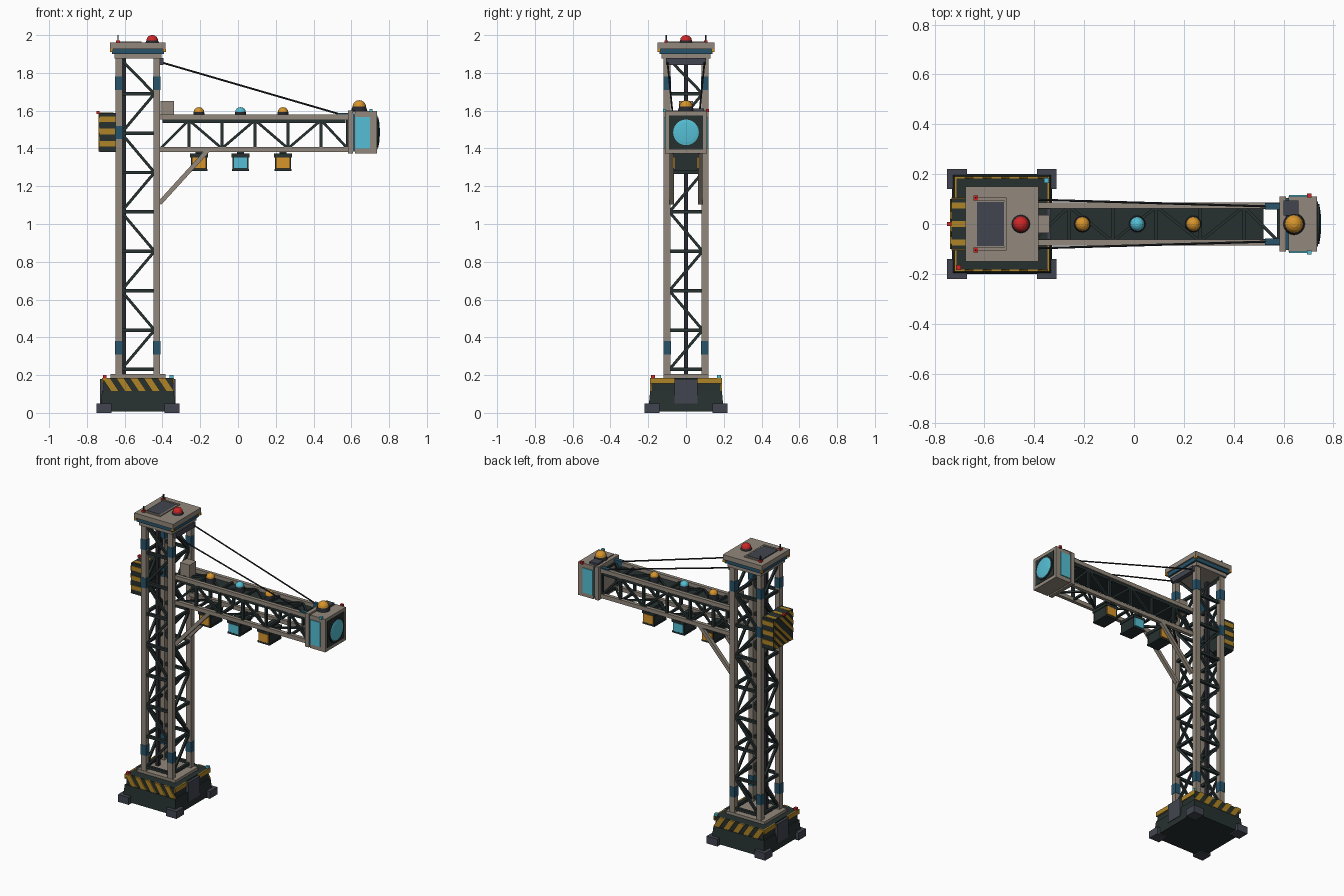
import bpy, bmesh, math
from mathutils import Vector, Matrix

if "Cube" in bpy.data.objects:
    bpy.data.objects.remove(bpy.data.objects["Cube"])

def mat(name, r, g, b):
    m = bpy.data.materials.new(name)
    m.diffuse_color = (r, g, b, 1)
    m.use_nodes = True
    m.node_tree.nodes["Principled BSDF"].inputs["Base Color"].default_value = m.diffuse_color
    return m

BEIGE = mat("warm_beige", 0.29, 0.25, 0.20)
DARK = mat("green_black", 0.020, 0.030, 0.030)
HAZ = mat("hazard_yellow", 0.42, 0.23, 0.02)
AMBER = mat("amber", 0.68, 0.30, 0.025)
CYAN = mat("cyan", 0.09, 0.52, 0.66)
RED = mat("red", 0.62, 0.02, 0.02)
BLUE = mat("steel_blue", 0.02, 0.085, 0.14)
GREY = mat("slate_grey", 0.055, 0.06, 0.08)
BLACK = mat("cable_black", 0.02, 0.021, 0.027)
MX = -0.53  # mast centre

class Part:
    """Collects primitives into one named, single-colour object."""
    def __init__(self, name, material):
        self.name, self.material, self.bm = name, material, bmesh.new()

    def box(self, x0, x1, y0, y1, z0, z1, taper=1.0):
        M = Matrix.Translation(((x0+x1)/2, (y0+y1)/2, (z0+z1)/2)) @ Matrix.Diagonal((x1-x0, y1-y0, z1-z0, 1))
        vs = bmesh.ops.create_cube(self.bm, size=1)['verts']
        for v in vs:
            if v.co.z > 0:
                v.co.x *= taper
                v.co.y *= taper
            v.co = M @ v.co
        return self

    def beam(self, a, b, w, sides=4):
        a, b = Vector(a), Vector(b)
        d = b - a
        M = Matrix.Translation((a+b)/2) @ d.to_track_quat('Z', 'Y').to_matrix().to_4x4()
        if sides == 4:
            bmesh.ops.create_cube(self.bm, size=1, matrix=M @ Matrix.Diagonal((w, w, d.length, 1)))
        else:
            self.cyl(M, w/2, w/2, d.length, sides)
        return self

    def cyl(self, M, r1, r2, h, sides=16):
        bmesh.ops.create_cone(self.bm, cap_ends=True, segments=sides, radius1=r1, radius2=r2, depth=h, matrix=M)
        return self

    def dome(self, M, r, h, sides=16):
        vs = bmesh.ops.create_uvsphere(self.bm, u_segments=sides, v_segments=8, radius=1)['verts']
        bmesh.ops.delete(self.bm, geom=[v for v in vs if v.co.z < -0.01], context='VERTS')
        S = M @ Matrix.Diagonal((r, r, h, 1))
        for v in vs:
            if v.is_valid:
                v.co = S @ v.co
        return self

    def prism(self, pts, offset):
        off = Vector(offset)
        lo = [self.bm.verts.new(p) for p in pts]
        hi = [self.bm.verts.new(Vector(p) + off) for p in pts]
        self.bm.faces.new(lo)
        self.bm.faces.new(hi[::-1])
        n = len(pts)
        for i in range(n):
            self.bm.faces.new((lo[i], hi[i], hi[(i+1) % n], lo[(i+1) % n]))
        return self

    def done(self):
        bmesh.ops.recalc_face_normals(self.bm, faces=self.bm.faces[:])
        me = bpy.data.meshes.new(self.name)
        self.bm.to_mesh(me)
        self.bm.free()
        me.materials.append(self.material)
        ob = bpy.data.objects.new(self.name, me)
        bpy.context.collection.objects.link(ob)

T = lambda x, y, z: Matrix.Translation((x, y, z))
SG = (-1, 1)

def beacon(name, x, z, r, colour, base_h):
    Part(name + "_base", BLACK).cyl(T(x, 0, z+base_h/2), r*1.22, r, base_h).done()
    Part(name + "_dome", colour).dome(T(x, 0, z+base_h), r, r*0.95).done()

# ---- base ----
p = Part("base_body", DARK).box(MX-.2, MX+.2, -.2, .2, .008, .115, .95)
p.box(MX-.182, MX+.182, -.182, .182, .1, .186).done()
p = Part("base_feet", GREY)
for sx in SG:
    for sy in SG:
        cx, cy = MX + sx*.18, sy*.18
        p.box(cx-.04, cx+.04, cy-.04, cy+.04, 0, .05)
p.done()
p = Part("base_door_panels", GREY)
for s in SG:
    p.box(MX+s*.18, MX+s*.2, -.06, .06, .05, .18)
p.done()
p = Part("base_hazard_stripes", HAZ)
for s in SG:
    for i in range(5):  # slanted stripes, front and back
        x = MX - .19 + i*.073
        p.prism([(x, s*.182, .186), (x+.042, s*.182, .186), (x+.088, s*.182, .117), (x+.046, s*.182, .117)],
                (0, s*.009, 0))
    for t in SG:  # plain bands beside the doors
        p.box(MX+s*.182, MX+s*.191, min(t*.062, t*.19), max(t*.062, t*.19), .155, .186)
p.done()
Part("base_deck", BEIGE).box(MX-.145, MX+.145, -.12, .12, .18, .205).done()
Part("base_red_light", RED).box(-.715, -.695, -.185, -.165, .185, .2).done()
Part("base_cyan_light", CYAN).box(-.362, -.342, .165, .185, .185, .2).done()

# ---- mast ----
legs, bands = Part("mast_legs", BEIGE), Part("mast_leg_bands", BLUE)
for sx in SG:
    for sy in SG:
        cx, cy = MX+sx*.1, sy*.1
        legs.box(cx-.018, cx+.018, cy-.018, cy+.018, .2, 1.89)
        for z0, z1 in [(.31, .38), (1.71, 1.78)] + ([(1.45, 1.52)] if sx < 0 else []):
            bands.box(cx-.02, cx+.02, cy-.02, cy+.02, z0, z1)
legs.done()
bands.done()
p = Part("mast_lattice", DARK)
STEP = .2085
for i in range(8):
    z = .23 + i*STEP
    z2 = min(z+STEP, 1.87)
    f = 1 if i % 2 == 0 else -1
    for s in SG:
        p.beam((MX-.1, s*.1, z), (MX+.1, s*.1, z), .018)
        p.beam((MX+s*.1, -.1, z), (MX+s*.1, .1, z), .018)
        p.beam((MX-f*.088, s*.1, z), (MX+f*.088, s*.1, z2), .015)
        p.beam((MX+s*.1, -f*.088, z), (MX+s*.1, f*.088, z2), .015)
p.done()
Part("mast_conduit", BLACK).box(-.615, -.592, -.011, .011, .2, 1.88).done()

# ---- mast cap ----
p = Part("cap_slabs", BEIGE).box(MX-.147, MX+.147, -.15, .15, 1.927, 1.96)
p.box(MX-.125, MX+.125, -.13, .13, 1.875, 1.903).done()
Part("cap_band", BLUE).box(MX-.138, MX+.138, -.14, .14, 1.9, 1.93).done()
Part("stay_anchor_bar", GREY).box(-.425, -.395, -.105, .105, 1.842, 1.878).done()
p = Part("cap_corner_lights", AMBER)
for sx in SG:
    for sy in SG:
        p.box(MX+sx*.14-.008, MX+sx*.14+.008, sy*.143-.008, sy*.143+.008, 1.91, 1.926)
p.done()
p = Part("solar_panel_frame", BEIGE)
for s in SG:
    p.box(-.64, -.515, s*.1-.006, s*.1+.006, 1.955, 1.967)
p.box(-.522, -.512, -.106, .106, 1.955, 1.967).done()
Part("solar_panel", GREY).box(-.63, -.522, -.088, .088, 1.955, 1.966).done()
p, q = Part("antennas", BLACK), Part("antenna_feet", RED)
for s in SG:
    p.beam((-.635, s*.105, 1.955), (-.635, s*.105, 2.0), .007)
    q.box(-.645, -.625, s*.105-.01, s*.105+.01, 1.958, 1.972)
p.done()
q.done()
beacon("cap_beacon", -.454, 1.958, .031, RED, .013)

# ---- arm ----
p = Part("arm_chords", BEIGE)
for s in SG:
    for z in (1.395, 1.567):
        p.box(-.415, .585, s*.075-.012, s*.075+.012, z-.0135, z+.0135)
p.done()
Part("arm_deck", DARK).box(-.335, .52, -.066, .066, 1.535, 1.555).done()
p = Part("arm_lattice", DARK)
xs = [-.41, -.26, -.085, .09, .265, .44, .58]
for i, (a, b) in enumerate(zip(xs, xs[1:])):
    z0, z1 = (1.40, 1.55) if i % 2 == 0 else (1.55, 1.40)
    f = 1 if i % 2 == 0 else -1
    for s in SG:
        p.beam((b, s*.075, 1.395), (b, s*.075, 1.567), .016)
        p.beam((a, s*.075, z0), (b, s*.075, z1), .014)
        p.box(-.4, .57, s*.07-.01, s*.07+.01, 1.535, 1.553)
    for z in (1.395, 1.562):
        p.beam((b, -.075, z), (b, .075, z), .014)
        p.beam((a, -f*.07, z), (b, f*.07, z), .012)
p.done()
Part("arm_junction_box", BEIGE).box(-.41, -.34, -.036, .036, 1.56, 1.65).done()
p = Part("arm_braces", BEIGE)
for s in SG:
    p.beam((-.415, s*.075, 1.11), (-.16, s*.075, 1.39), .024)
p.done()
p, q = Part("stay_cables", BLACK), Part("stay_lugs", BLUE)
for s in SG:
    p.beam((-.41, s*.098, 1.857), (.56, s*.07, 1.575), .01, 6)
    q.box(.525, .585, s*.072-.013, s*.072+.013, 1.552, 1.588)
p.done()
q.done()

# ---- arm beacons and hanging lamps ----
for n, x, c in (("inner", -.207, AMBER), ("middle", .013, CYAN), ("outer", .238, AMBER)):
    beacon(n + "_arm_beacon", x, 1.55, .028, c, .042)
    p = Part(n + "_lamp_housing", DARK).box(x-.043, x+.043, -.06, .06, 1.287, 1.36)
    p.box(x-.048, x+.048, -.067, .067, 1.352, 1.372).box(x-.046, x+.046, -.065, .065, 1.28, 1.292)
    p.box(x-.018, x+.018, -.075, .075, 1.37, 1.395).done()
    p = Part(n + "_lamp_faces", c)
    for s in SG:
        p.box(x-.037, x+.037, min(s*.06, s*.068), max(s*.06, s*.068), 1.294, 1.351)
    p.done()

# ---- head ----
Part("head_flange", BEIGE).box(.583, .61, -.11, .11, 1.372, 1.6).done()
Part("head_gasket", BLUE).box(.605, .625, -.104, .104, 1.385, 1.585).done()
p = Part("head_housing", BEIGE).box(.62, .715, -.11, .11, 1.372, 1.597)
for s in SG:  # rim around the lens
    p.box(.71, .735, s*.1-.011, s*.1+.011, 1.372, 1.597)
    p.box(.71, .735, -.11, .11, 1.4845+s*.101-.0115, 1.4845+s*.101+.0115)
p.done()
p = Part("lens_bezel", DARK).box(.71, .738, -.09, .09, 1.395, 1.575)
RX = Matrix.Rotation(math.pi/2, 4, 'Y')
p.cyl(T(.739, 0, 1.485) @ RX, .08, .08, .012, 24).done()
Part("lens", CYAN).dome(T(.742, 0, 1.485) @ RX, .073, .009, 24).done()
p = Part("head_side_windows", CYAN)
for s in SG:
    p.box(.622, .70, min(s*.11, s*.116), max(s*.11, s*.116), 1.4, 1.567)
p.done()
Part("head_top_box", GREY).box(.6, .66, .035, .095, 1.59, 1.612).done()
beacon("head_beacon", .642, 1.597, .036, AMBER, .024)
Part("head_red_light", RED).box(.695, .713, .106, .122, 1.592, 1.608).done()
Part("head_cyan_light", CYAN).box(.695, .713, -.122, -.106, 1.592, 1.608).done()

# ---- counterweight ----
Part("counterweight", DARK).box(-.733, -.645, -.103, .103, 1.38, 1.587).done()
p = Part("counterweight_stripes", HAZ)
for s in SG:
    for z in (1.425, 1.49, 1.555):
        p.box(-.733, -.648, min(s*.103, s*.107), max(s*.103, s*.107), z-.015, z+.015)
for i in range(4):  # diagonal stripes on the rear face
    z = 1.383 + i*.05
    y = -.1 + i*.05
    p.prism([(-.733, y-.0, 1.383), (-.733, min(y+.03, .1), 1.383), (-.733, .1, 1.383+max(.1-y-.03, 0)),
             (-.733, .1, 1.383+.1-y)], (-.006, 0, 0))
for i in range(3):
    z = 1.433 + i*.05
    p.prism([(-.733, -.1, z), (-.733, .1-(z-1.383), 1.583), (-.733, .07-(z-1.383), 1.583), (-.733, -.1, z+.03)],
            (-.006, 0, 0))
for y in (-.075, 0, .075):
    p.box(-.733, -.66, y-.012, y+.012, 1.585, 1.589)
p.done()
Part("counterweight_red_light", RED).box(-.75, -.732, -.009, .009, 1.582, 1.598).done()
